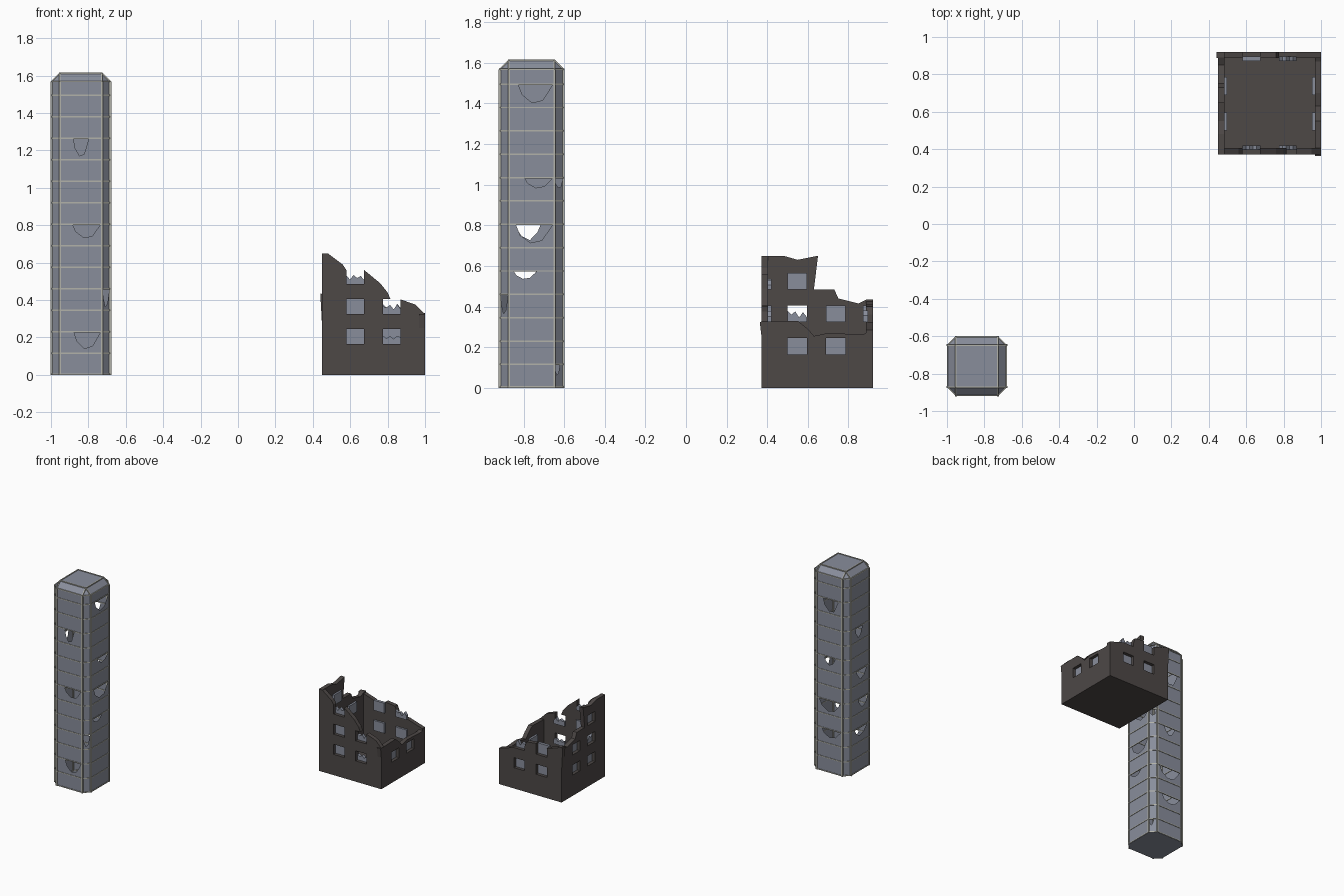
import bpy, bmesh, random
from mathutils import Matrix, Vector

if "Cube" in bpy.data.objects:
    bpy.data.objects.remove(bpy.data.objects["Cube"])

random.seed(4)


def material(name, rgb):
    m = bpy.data.materials.new(name)
    m.diffuse_color = (*rgb, 1)
    m.use_nodes = True
    m.node_tree.nodes["Principled BSDF"].inputs["Base Color"].default_value = m.diffuse_color
    return m


PANE = material("pane", (0.25, 0.27, 0.33))
TRIM = material("trim", (0.45, 0.45, 0.40))
STONE = material("stone", (0.075, 0.065, 0.062))


def finish(name, bm, mat):
    mesh = bpy.data.meshes.new(name)
    bm.to_mesh(mesh)
    bm.free()
    mesh.materials.append(mat)
    bpy.context.collection.objects.link(bpy.data.objects.new(name, mesh))


# ---------- tall chamfered tower ----------
CENTRE = Vector((-0.84, -0.76, 0))
H, C, STEP, TOP = 0.157, 0.112, 0.115, 1.612
LEVELS = [i * STEP for i in range(14)] + [1.568]
ZC = LEVELS[-1]


def corner(s, z):
    """Octagon corner s: two per main side, turned by quarter turns."""
    p = Vector((C if s % 2 else -C, -H, z))
    for _ in range((s % 8) // 2):
        p = Vector((-p.y, p.x, z))
    return CENTRE + p


# broken panes per side (even = main side): storey, left, right, depth
BREAKS = {
    0: [(10, .32, .69, .95), (6, .3, .97, .72), (1, .33, .97, .8)],
    1: [(3, .1, .9, .9)],
    2: [(12, .2, .97, .92), (8, .34, .97, .45), (6, .15, .97, .9), (4, .1, .62, .35)],
    3: [(8, .05, .95, .5), (0, .05, .6, .5)],
    4: [(11, .25, .85, .95), (7, .3, .75, .6), (4, .1, .95, .8), (2, .2, .95, .6)],
    6: [(9, .25, .65, .8), (6, .3, .9, .7), (4, .4, .97, .7), (2, .2, .9, .6)],
}


def jagged_break(left, right, depth):
    """Downward jagged bite in a pane, as (across, drop) fractions."""
    w = right - left
    teeth = [(left + w * t, depth * d * random.uniform(.85, 1))
             for t, d in ((.12, .55), (.4, 1), (.7, .85))]
    return [(left, 0)] + teeth + [(right, 0)]


bm = bmesh.new()


def face(points):
    return bm.faces.new([bm.verts.new(p) for p in points])


for s in range(8):
    bites = {k: jagged_break(*rest) for k, *rest in BREAKS.get(s, [])}
    for k in range(14):
        a, b = corner(s, LEVELS[k]), corner(s + 1, LEVELS[k])
        up = Vector((0, 0, LEVELS[k + 1] - LEVELS[k]))
        bite = [a.lerp(b, u) + up * (1 - d) for u, d in reversed(bites.get(k, []))]
        face([a, b, b + up] + bite + [a + up])
# sloped cap, roof and underside
crown = [CENTRE + Vector((x * C, y * C, TOP)) for x, y in ((-1, -1), (1, -1), (1, 1), (-1, 1))]
for i in range(4):
    j = (i + 1) % 4
    face([corner(2 * i, ZC), corner(2 * i + 1, ZC), crown[j], crown[i]])
    face([corner(2 * i + 1, ZC), corner(2 * i + 2, ZC), crown[j]])
face(crown)
face([corner(s, 0) for s in reversed(range(8))])
bm.normal_update()
bmesh.ops.triangulate(bm, faces=[f for f in bm.faces if len(f.verts) > 4])
finish("tower_panes", bm, PANE)

# thin trim along storeys, corners and cap
bm = bmesh.new()


def bar(a, b, w):
    d = b - a
    rot = d.to_track_quat('X', 'Z').to_matrix().to_4x4()
    m = Matrix.Translation((a + b) / 2) @ rot @ Matrix.Diagonal((d.length, w, w, 1))
    bmesh.ops.create_cube(bm, size=1, matrix=m)


for s in range(8):
    bar(corner(s, 0), corner(s, ZC), 0.011)
    for z in LEVELS:
        z = max(z, 0.005)
        bar(corner(s, z), corner(s + 1, z), 0.007)
    bar(corner(s, ZC), crown[((s + 1) // 2) % 4], 0.008)
for i in range(4):
    bar(crown[i], crown[(i + 1) % 4], 0.008)
finish("tower_trim", bm, TRIM)

# ---------- ruined block ----------
def slab(name, loops, outer, inward, near, far, side, mat):
    """Flat filled outline with holes, spanning near..far inward of the outer plane."""
    cu = bpy.data.curves.new(name, 'CURVE')
    cu.dimensions, cu.fill_mode, cu.extrude = '2D', 'BOTH', (far - near) / 2
    for loop in loops:
        sp = cu.splines.new('POLY')
        sp.points.add(len(loop) - 1)
        for p, (u, v) in zip(sp.points, loop):
            p.co = (u, v, 0, 1)
        sp.use_cyclic_u = True
    tmp = bpy.data.objects.new(name + "_outline", cu)
    bpy.context.collection.objects.link(tmp)
    dg = bpy.context.evaluated_depsgraph_get()
    mesh = bpy.data.meshes.new_from_object(tmp.evaluated_get(dg))
    bpy.data.objects.remove(tmp)
    bm = bmesh.new()
    bm.from_mesh(mesh)
    mid = outer + inward * (near + far) / 2
    for v in bm.verts:
        u, h, d = v.co
        v.co = (mid + d, u, h) if side else (u, mid + d, h)
    bmesh.ops.remove_doubles(bm, verts=bm.verts[:], dist=1e-5)
    bmesh.ops.recalc_face_normals(bm, faces=bm.faces[:])
    for f in bm.faces:
        f.smooth = False
    finish(name, bm, mat)


def window(key, side):
    """Window rectangle: column a or b, row 1 to 3."""
    left = {'a': .5, 'b': .69} if side else {'a': .58, 'b': .775}
    u, v = left[key[0]], .005 + .16 * int(key[1])
    return u, u + .095, v, v + .08


def ruin_wall(name, side, outer, inward, ridge, holes, glass, broken=""):
    """ridge runs along the broken top; a window name in it is a burst-open window."""
    start, end = (.372, .92) if side else (.45, 1)
    outline = [(start, 0)]
    for item in ridge:
        if isinstance(item, str):
            u0, u1, v0, v1 = window(item, side)
            outline += [(u0, v0), (u1, v0)]
        else:
            outline.append(item)
    loops = [outline + [(end, 0)]]
    for key in holes.split():
        u0, u1, v0, v1 = window(key, side)
        loops.append([(u0, v0), (u1, v0), (u1, v1), (u0, v1)])
    slab(name, loops, outer, inward, 0, .033, side, STONE)
    # glass set back in the openings, some of it shattered
    for key in glass.split():
        u0, u1, v0, v1 = window(key, side)
        top = [(u1, v1), (u0, v1)]
        if key in broken:
            top = [(u1 + (u0 - u1) * i / 5, v0 + (v1 - v0) * (random.uniform(.25, .45) + .25 * (i % 2)))
                   for i in range(6)]
        slab(f"{name}_window_{key}", [[(u0, v0), (u1, v0)] + top],
             outer, inward, .025, .048, side, PANE)


ruin_wall("front_wall", False, .372, 1,
          [(.45, .65), (.48, .65), (.56, .59), (.58, .56), 'a3', (.675, .56), (.76, .49),
           (.80, .44), (.815, .405), (.775, .405), 'b2', (.87, .403), (.95, .375), (1, .325)],
          "a1 b1 a2", "a1 b1 a2 b2 a3", "b1 b2 a3")
ruin_wall("left_wall", True, .45, 1,
          [(.372, .65), (.48, .65), (.55, .63), (.65, .65), (.63, .485), (.73, .485),
           (.75, .44), (.85, .415), (.89, .435), (.92, .435)],
          "a1 b1 a2 b2 a3", "a1 b1 a2 b2 a3", "a2")
ruin_wall("back_wall", False, .92, -1,
          [(.45, .25), (.44, .435), (.5, .42), (.58, .395), 'a2', (.675, .41),
           (.76, .40), (.775, .36), 'b2', (.95, .30), (1, .285)],
          "a1 b1", "a1 b1 a2 b2", "b2")
ruin_wall("right_wall", True, 1, -1,
          [(.372, .25), (.363, .325), (.55, .33), (.60, .29), (.63, .255), (.70, .27),
           (.87, .262), (.92, .285)],
          "a1 b1", "a1 b1")

# ground slab inside the walls
bm = bmesh.new()
bmesh.ops.create_cube(bm, size=1, matrix=Matrix.Translation((.725, .646, .01))
                      @ Matrix.Diagonal((.549, .547, .02, 1)))
finish("ruin_floor", bm, STONE)
